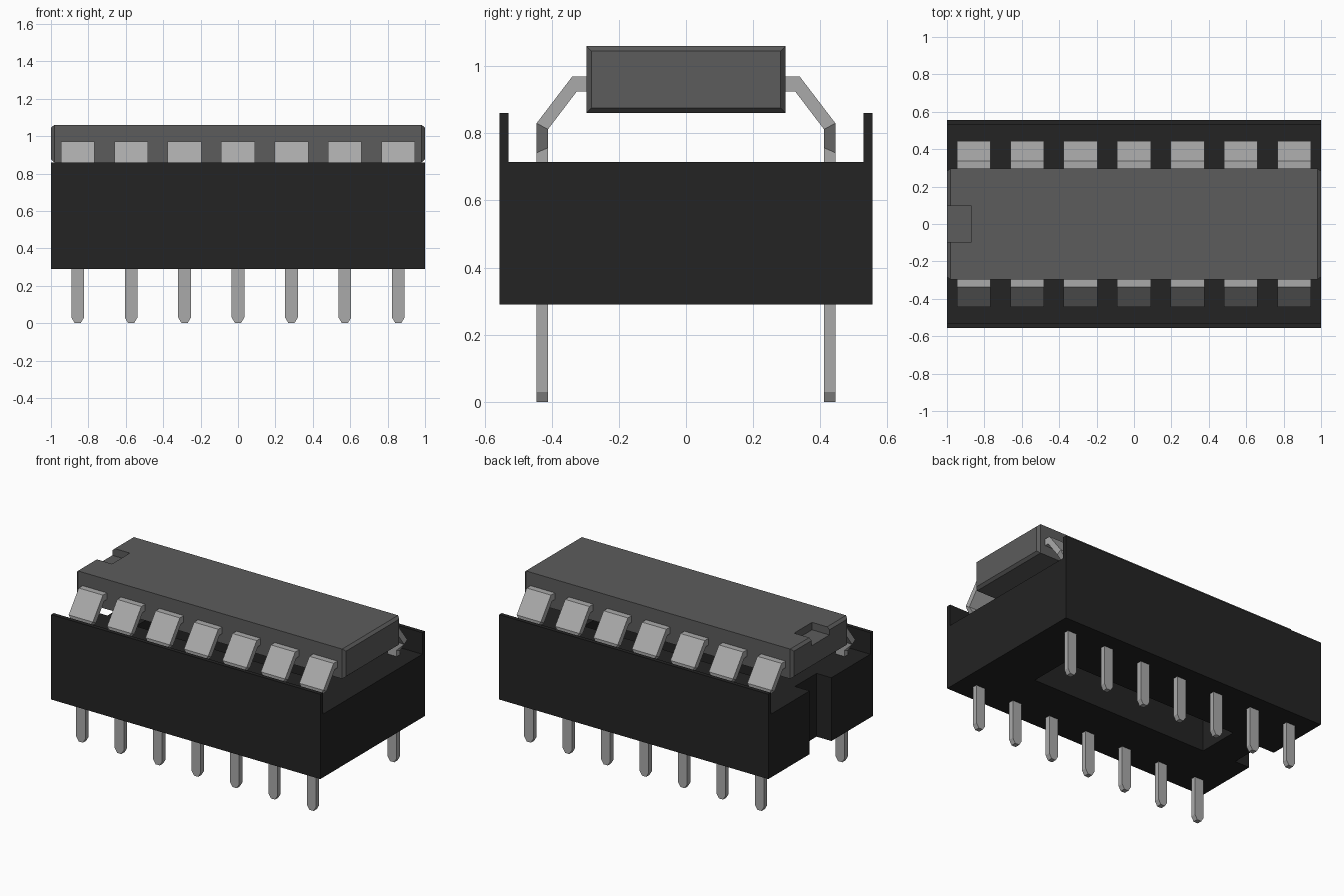
import bpy
import bmesh
import math

if "Cube" in bpy.data.objects:
    bpy.data.objects.remove(bpy.data.objects["Cube"], do_unlink=True)


def material(name, rgb, rough=0.6):
    m = bpy.data.materials.new(name)
    m.use_nodes = True
    m.diffuse_color = (*rgb, 1)
    bsdf = next(n for n in m.node_tree.nodes if n.type == "BSDF_PRINCIPLED")
    bsdf.inputs["Base Color"].default_value = (*rgb, 1)
    bsdf.inputs["Roughness"].default_value = rough
    return m


black = material("socket black", (0.017, 0.017, 0.017))
grey = material("chip grey", (0.107, 0.107, 0.107))
metal = material("lead silver", (0.40, 0.40, 0.40))


def loft(name, rings, mat):
    """Closed solid skinned through rings of equal point count."""
    bm = bmesh.new()
    loops = [[bm.verts.new(p) for p in ring] for ring in rings]
    n = len(loops[0])
    for a, b in zip(loops, loops[1:]):
        for i in range(n):
            j = (i + 1) % n
            bm.faces.new((a[i], a[j], b[j], b[i]))
    bm.faces.new(loops[0])
    bm.faces.new(loops[-1])
    bmesh.ops.recalc_face_normals(bm, faces=bm.faces)
    mesh = bpy.data.meshes.new(name)
    bm.to_mesh(mesh)
    bm.free()
    mesh.materials.append(mat)
    ob = bpy.data.objects.new(name, mesh)
    bpy.context.collection.objects.link(ob)
    return ob


def cut_box(target, lo, hi):
    """Subtract an axis-aligned box and remove the cutter."""
    ring = [(lo[0], lo[1]), (hi[0], lo[1]), (hi[0], hi[1]), (lo[0], hi[1])]
    cutter = loft("cutter", [[(x, y, z) for x, y in ring] for z in (lo[2], hi[2])],
                  target.data.materials[0])
    cutter.hide_render = True
    mod = target.modifiers.new("cut", "BOOLEAN")
    mod.operation = "DIFFERENCE"
    mod.solver = "EXACT"
    mod.object = cutter
    bpy.context.view_layer.objects.active = target
    bpy.ops.object.modifier_apply(modifier=mod.name)
    bpy.data.objects.remove(cutter, do_unlink=True)


# Socket: channel profile along x, with a centre opening and an end notch
BOTTOM, DECK, RIM = 0.29, 0.715, 0.86
half = [(0.555, BOTTOM), (0.555, RIM), (0.528, RIM), (0.528, DECK)]
profile = half + [(-y, z) for y, z in reversed(half)]
socket = loft("socket", [[(x, y, z) for y, z in profile] for x in (-1, 1)], black)
cut_box(socket, (-0.66, -0.14, 0.2), (0.66, 0.14, 0.8))
cut_box(socket, (-1.1, -0.115, 0.2), (-0.89, 0.115, 0.8))


# Chip body: block with chamfered ends and an orientation notch
def section(x, inset):
    y, lo, hi = 0.297 - inset, 0.86 + inset, 1.06 - inset
    return [(x, -y, lo), (x, y, lo), (x, y, hi), (x, -y, hi)]


chip = loft("chip_body", [section(-1, 0.015), section(-0.982, 0),
                          section(0.982, 0), section(1, 0.015)], grey)
cut_box(chip, (-1.1, -0.095, 1.01), (-0.87, 0.095, 1.2))

# Lead: (inner y, inner z, outer y, outer z, half width) from body to tip
stations = [
    (0.28, 0.925, 0.28, 0.97, 0.09),
    (0.325, 0.925, 0.338, 0.97, 0.09),
    (0.411, 0.812, 0.445, 0.83, 0.09),
    (0.411, 0.757, 0.445, 0.742, 0.034),
    (0.411, 0.03, 0.445, 0.03, 0.034),
    (0.411, 0.0, 0.445, 0.0, 0.016),
]
rings = [[(-w, yi, zi), (w, yi, zi), (w, yo, zo), (-w, yo, zo)]
         for yi, zi, yo, zo, w in stations]
lead = loft("back_lead_1", rings, metal)

# Seven leads per side share one mesh
for side, turn in (("back", 0), ("front", math.pi)):
    for i in range(7):
        ob = lead
        if side == "front" or i > 0:
            ob = bpy.data.objects.new(f"{side}_lead_{i + 1}", lead.data)
            bpy.context.collection.objects.link(ob)
        ob.location.x = (i - 3) * 0.2857
        ob.rotation_euler.z = turn
